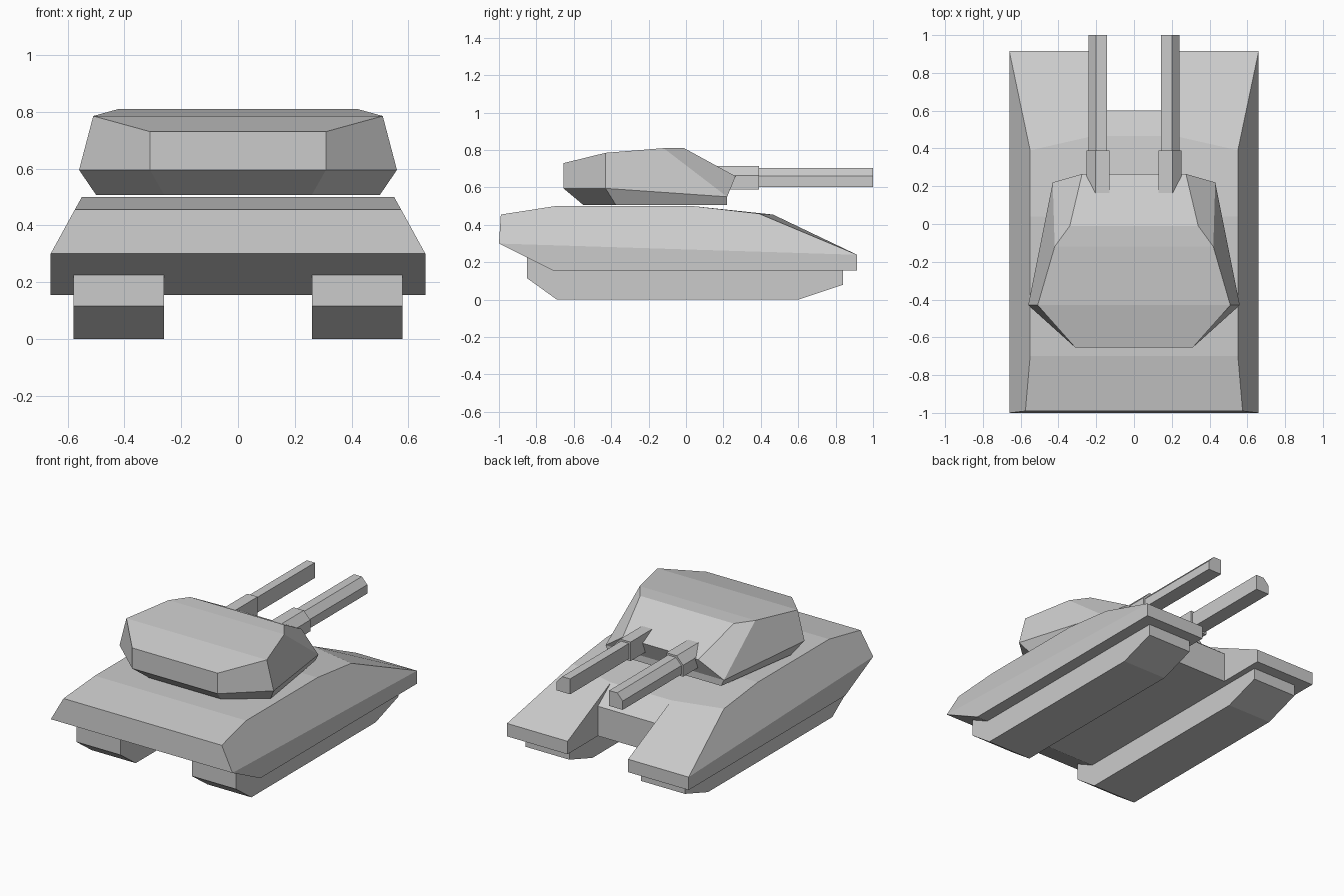
import bpy, bmesh

if "Cube" in bpy.data.objects:
    bpy.data.objects.remove(bpy.data.objects["Cube"])


def finish(name, bm):
    """Mirror the right half across x = 0, weld the seam and make the object."""
    geom = bm.verts[:] + bm.edges[:] + bm.faces[:]
    copy = bmesh.ops.duplicate(bm, geom=geom)["geom"]
    for v in copy:
        if isinstance(v, bmesh.types.BMVert):
            v.co.x *= -1
    bmesh.ops.remove_doubles(bm, verts=bm.verts, dist=1e-4)
    bmesh.ops.recalc_face_normals(bm, faces=bm.faces)
    mesh = bpy.data.meshes.new(name)
    bm.to_mesh(mesh)
    bm.free()
    obj = bpy.data.objects.new(name, mesh)
    bpy.context.collection.objects.link(obj)
    return obj


def plated(name, corners, plates):
    """Armour shell: a capital letter is that corner moved onto the centre line."""
    bm = bmesh.new()
    verts = {}
    for key, (x, y, z) in corners.items():
        verts[key] = bm.verts.new((x, y, z))
        if key.upper() in plates:
            verts[key.upper()] = bm.verts.new((0, y, z))
    for plate in plates.split():
        bm.faces.new([verts[k] for k in plate])
    return finish(name, bm)


def prism(name, profile, start, end, axis):
    """Extrude a profile along x (points are y, z) or along y (points are x, z)."""
    bm = bmesh.new()

    def place(p, t):
        return (t, p[0], p[1]) if axis == "x" else (p[0], t, p[1])

    near = [bm.verts.new(place(p, start)) for p in profile]
    far = [bm.verts.new(place(p, end)) for p in profile]
    bm.faces.new(near)
    bm.faces.new(far)
    for i in range(len(profile)):
        j = (i + 1) % len(profile)
        bm.faces.new((near[i], near[j], far[j], far[i]))
    return finish(name, bm)


# Hull with sloped sides and a notch between the two fenders
plated("hull", {
    "a": (.66, -1, .30), "b": (.575, -.99, .455), "c": (.55, -.70, .50),
    "d": (.55, .04, .50), "e": (.55, .39, .46), "f": (.66, .915, .24),
    "g": (.66, .915, .155), "h": (.66, -.71, .155),
    "i": (.22, .465, .455), "j": (.22, .60, .35), "k": (.22, .60, .155),
    "l": (.22, .915, .24), "m": (.22, .915, .155),
}, "ABba BCcb CDdc DIied IJji JKkj ilfe ijkml lmgf abcdef afgh HhgmkK AahH")

# Faceted turret
plated("turret", {
    "a": (.31, -.655, .595), "b": (.31, -.655, .73), "c": (.51, -.43, .785),
    "d": (.42, -.12, .81), "e": (.34, -.01, .81), "f": (.275, .265, .66),
    "g": (.43, .22, .55), "h": (.41, .22, .507), "i": (.50, -.375, .507),
    "j": (.26, -.55, .507), "k": (.56, -.43, .595),
}, "ABba BCcb CDdc DEed EFfe FGgf GHhg HhijJ JAaj abck cdgk defg kghi akij")

# Track blocks
prism("tracks", [(-.85, .225), (-.85, .115), (-.69, 0), (.60, 0),
                 (.84, .08), (.84, .155), (-.71, .155)], .26, .58, "x")

# Twin guns: sleeve and barrel, each chamfered on the outer top edge
prism("gun_sleeves", [(.13, .59), (.252, .59), (.252, .665),
                      (.205, .715), (.13, .715)], .15, .39, "y")
prism("gun_barrels", [(.142, .602), (.24, .602), (.24, .66),
                      (.20, .703), (.142, .703)], .38, 1.0, "y")
